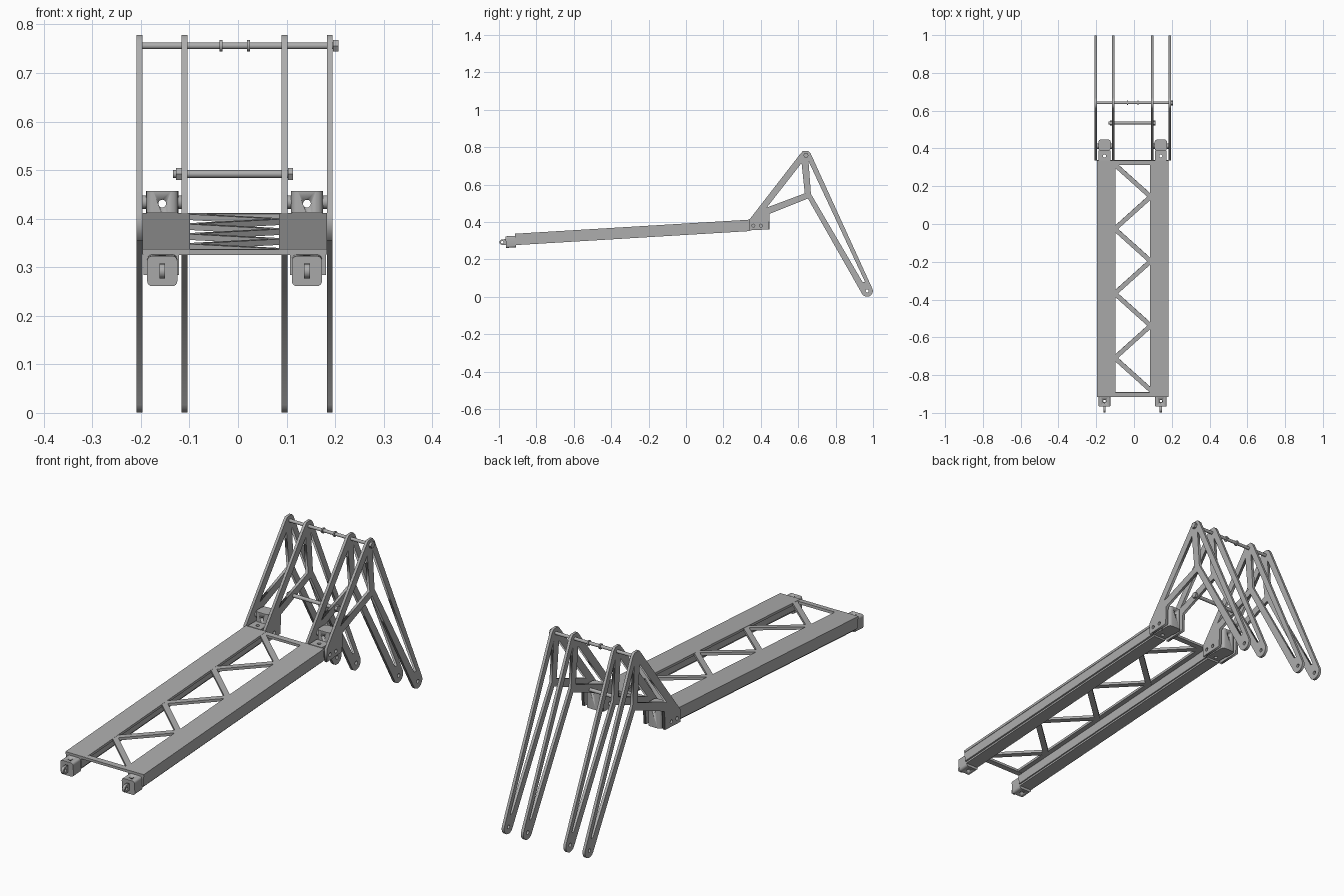
import bpy, bmesh
from math import pi, sin, cos, atan2
from mathutils import Matrix, Vector

cube = bpy.data.objects.get("Cube")
if cube:
    bpy.data.objects.remove(cube, do_unlink=True)

CX = -0.007                       # middle plane of the frame
GREY = (0.42, 0.42, 0.42, 1)
steel = bpy.data.materials.new("plain_grey_steel")
steel.use_nodes = True
steel.diffuse_color = GREY
steel.node_tree.nodes["Principled BSDF"].inputs["Base Color"].default_value = GREY

# Local frame of the sloping deck: origin at the middle of its top surface
DECK = Matrix.Translation((CX, -0.289, 0.3745)) @ Matrix.Rotation(atan2(0.075, 1.252), 4, 'X')
WORLD = Matrix.Translation((CX, 0, 0))
SIDE = Matrix(((0, 0, 1, 0), (1, 0, 0, 0), (0, 1, 0, 0), (0, 0, 0, 1)))    # profile in y-z, thick in x
FRONT = Matrix(((1, 0, 0, 0), (0, 0, -1, 0), (0, 1, 0, 0), (0, 0, 0, 1)))  # profile in x-z, thick in y
FLAT = Matrix()                                                            # profile in x-y, thick in z
AXES = {'X': Matrix.Rotation(pi / 2, 4, 'Y'), 'Y': Matrix.Rotation(pi / 2, 4, 'X'), 'Z': Matrix()}


def finish(name, bm, matrix, smooth=False):
    bmesh.ops.remove_doubles(bm, verts=bm.verts, dist=1e-5)
    bmesh.ops.recalc_face_normals(bm, faces=bm.faces)
    mesh = bpy.data.meshes.new(name)
    bm.to_mesh(mesh)
    bm.free()
    mesh.materials.append(steel)
    ob = bpy.data.objects.new(name, mesh)
    ob.matrix_world = matrix
    bpy.context.collection.objects.link(ob)
    if smooth:
        bpy.ops.object.select_all(action='DESELECT')
        ob.select_set(True)
        bpy.context.view_layer.objects.active = ob
        bpy.ops.object.shade_smooth_by_angle(angle=0.6)
    return ob


def box(name, lo, hi, frame):
    lo, hi = Vector(lo), Vector(hi)
    bm = bmesh.new()
    bmesh.ops.create_cube(bm, size=1)
    bmesh.ops.scale(bm, vec=hi - lo, verts=bm.verts)
    bmesh.ops.translate(bm, vec=(lo + hi) / 2, verts=bm.verts)
    return finish(name, bm, frame)


def rod(name, centre, radius, length, axis, frame, sides=20):
    bm = bmesh.new()
    bmesh.ops.create_cone(bm, cap_ends=True, segments=sides, radius1=radius,
                          radius2=radius, depth=length)
    return finish(name, bm, frame @ Matrix.Translation(centre) @ AXES[axis], sides > 8)


def arc(c, r, start, end, n=8):
    step = (end - start) / n
    return [(c[0] + r * cos(start + i * step), c[1] + r * sin(start + i * step))
            for i in range(n + 1)]


def circle(c, r):
    return arc(c, r, 0, 2 * pi, 16)[:-1]


def rounded(x0, y0, x1, y1, r):
    corners = [(x1 - r, y1 - r), (x0 + r, y1 - r), (x0 + r, y0 + r), (x1 - r, y0 + r)]
    return [p for i, c in enumerate(corners) for p in arc(c, r, i * pi / 2, (i + 1) * pi / 2, 4)]


def plate(name, loops, thickness, matrix):
    """Extrude an outline with holes cut out of it."""
    curve = bpy.data.curves.new(name, 'CURVE')
    curve.dimensions, curve.fill_mode, curve.extrude = '2D', 'BOTH', thickness / 2
    for pts in loops:
        s = curve.splines.new('POLY')
        s.points.add(len(pts) - 1)
        for p, q in zip(s.points, pts):
            p.co = (q[0], q[1], 0, 1)
        s.use_cyclic_u = True
    temp = bpy.data.objects.new(name + "_outline", curve)
    mesh = bpy.data.meshes.new_from_object(temp)
    bm = bmesh.new()
    bm.from_mesh(mesh)
    bpy.data.objects.remove(temp)
    bpy.data.curves.remove(curve)
    bpy.data.meshes.remove(mesh)
    return finish(name, bm, matrix)


def drill(ob, centre, radius, axis, frame):
    cutter = rod("drill_cutter", centre, radius, 0.2, axis, frame)
    cutter.hide_render = True
    mod = ob.modifiers.new("hole", 'BOOLEAN')
    mod.operation, mod.solver, mod.object = 'DIFFERENCE', 'EXACT', cutter
    bpy.ops.object.select_all(action='DESELECT')
    ob.select_set(True)
    bpy.context.view_layer.objects.active = ob
    bpy.ops.object.modifier_apply(modifier=mod.name)
    bpy.data.objects.remove(cutter, do_unlink=True)


# Truss plate shared by all four legs
tip = (0.968, 0.031)
outline = [(0.337, 0.355), (0.337, 0.41), (0.612, 0.765), (0.624, 0.778), (0.655, 0.778),
           (0.667, 0.765)]
outline += arc(tip, 0.031, 0.45, -2.65, 10)
outline += [(0.652, 0.525), (0.447, 0.443), (0.443, 0.36)]
front_window = [(0.432, 0.477), (0.618, 0.715), (0.635, 0.553)]
rear_window = [(0.655, 0.725), (0.668, 0.55), (0.943, 0.08), (0.957, 0.08)]
holes = [circle(c, 0.008) for c in ((0.36, 0.38), (0.40, 0.38), tip)]
for label, offset in (("outer", 0.196), ("inner", 0.103)):
    for side, word in ((1, "left"), (-1, "right")):
        plate(f"{word}_{label}_truss_leg", [outline, front_window, rear_window] + holes, 0.012,
              WORLD @ Matrix.Translation((side * offset, 0, 0)) @ SIDE)

END = 0.627                       # half length of the deck
for s, word in ((1, "left"), (-1, "right")):
    def span(a, b):
        return sorted((s * a, s * b))

    # Deck rail: wide top sheet, box below it, narrow strip underneath
    for part, a, b, top, bottom in (("top_sheet", 0.0915, 0.190, 0, -0.011),
                                    ("box", 0.114, 0.188, -0.011, -0.053),
                                    ("bottom_strip", 0.120, 0.180, -0.053, -0.061)):
        x0, x1 = span(a, b)
        box(f"{word}_rail_{part}", (x0, -END, bottom), (x1, END, top), DECK)

    # Front end block with its eye tab
    x = s * 0.149
    block = plate(f"{word}_front_block", [rounded(x - 0.031, -0.073, x + 0.031, -0.011, 0.01)],
                  0.052, DECK @ Matrix.Translation((0, -END - 0.025, 0)) @ FRONT)
    drill(block, (x, -END - 0.025, -0.04), 0.008, 'Z', DECK)
    eye = (-END - 0.07, -0.041)
    tab = arc(eye, 0.015, pi / 2, 3 * pi / 2, 10) + [(-END - 0.05, -0.056), (-END - 0.05, -0.026)]
    plate(f"{word}_front_eye", [tab, circle(eye, 0.007)], 0.012,
          DECK @ Matrix.Translation((x, 0, 0)) @ SIDE)

    # Rear hinge: low block, upright block and pivot pin
    low = box(f"{word}_rear_block", (x - 0.031, 0.335, 0.36), (x + 0.031, 0.39, 0.414), WORLD)
    drill(low, (x, 0.36, 0.40), 0.008, 'Z', WORLD)
    upright = plate(f"{word}_hinge_block", [rounded(x - 0.033, 0.388, x + 0.033, 0.447, 0.014)],
                    0.098, WORLD @ Matrix.Translation((0, 0, 0.408)) @ FLAT)
    drill(upright, (x, 0.418, 0.431), 0.008, 'Y', WORLD)
    for d in (-1, 1):
        rod(f"{word}_pivot_pin", (x + d * 0.037, 0.412, 0.434), 0.014, 0.012, 'X', WORLD)

# Deck cross bars and zigzag bracing
for y, word in ((-END + 0.012, "front"), (END - 0.012, "rear")):
    box(f"{word}_cross_bar", (-0.115, y - 0.012, -0.012), (0.115, y + 0.012, -0.0005), DECK)
STEP = 0.171
start = END - 0.022
for i in range(7):
    s = -1 if i % 2 == 0 else 1
    a = Vector((s * 0.095, start - i * STEP, -0.0065))
    b = Vector((-s * 0.095, start - (i + 1) * STEP, -0.0065))
    d = b - a
    place = Matrix.Translation((a + b) / 2) @ Matrix.Rotation(atan2(d.y, d.x), 4, 'Z')
    half = d.length / 2 + 0.006
    box("diagonal_brace", (-half, -0.012, -0.006), (half, 0.012, 0.006), DECK @ place)

# Top shaft with end nut and two collars
shaft = (0.641, 0.756)
rod("top_shaft", (0.005, *shaft), 0.007, 0.396, 'X', WORLD)
rod("top_shaft_nut", (0.208, *shaft), 0.014, 0.011, 'X', WORLD, 6)
for x in (-0.028, 0.029):
    rod("top_shaft_collar", (x, *shaft), 0.012, 0.006, 'X', WORLD)

# Lower tie bolt with head and nut
tie = (0.535, 0.492)
rod("tie_bolt", (-0.004, *tie), 0.008, 0.246, 'X', WORLD)
rod("tie_bolt_head", (-0.115, *tie), 0.014, 0.011, 'X', WORLD, 6)
rod("tie_bolt_nut", (0.115, *tie), 0.014, 0.011, 'X', WORLD, 6)
